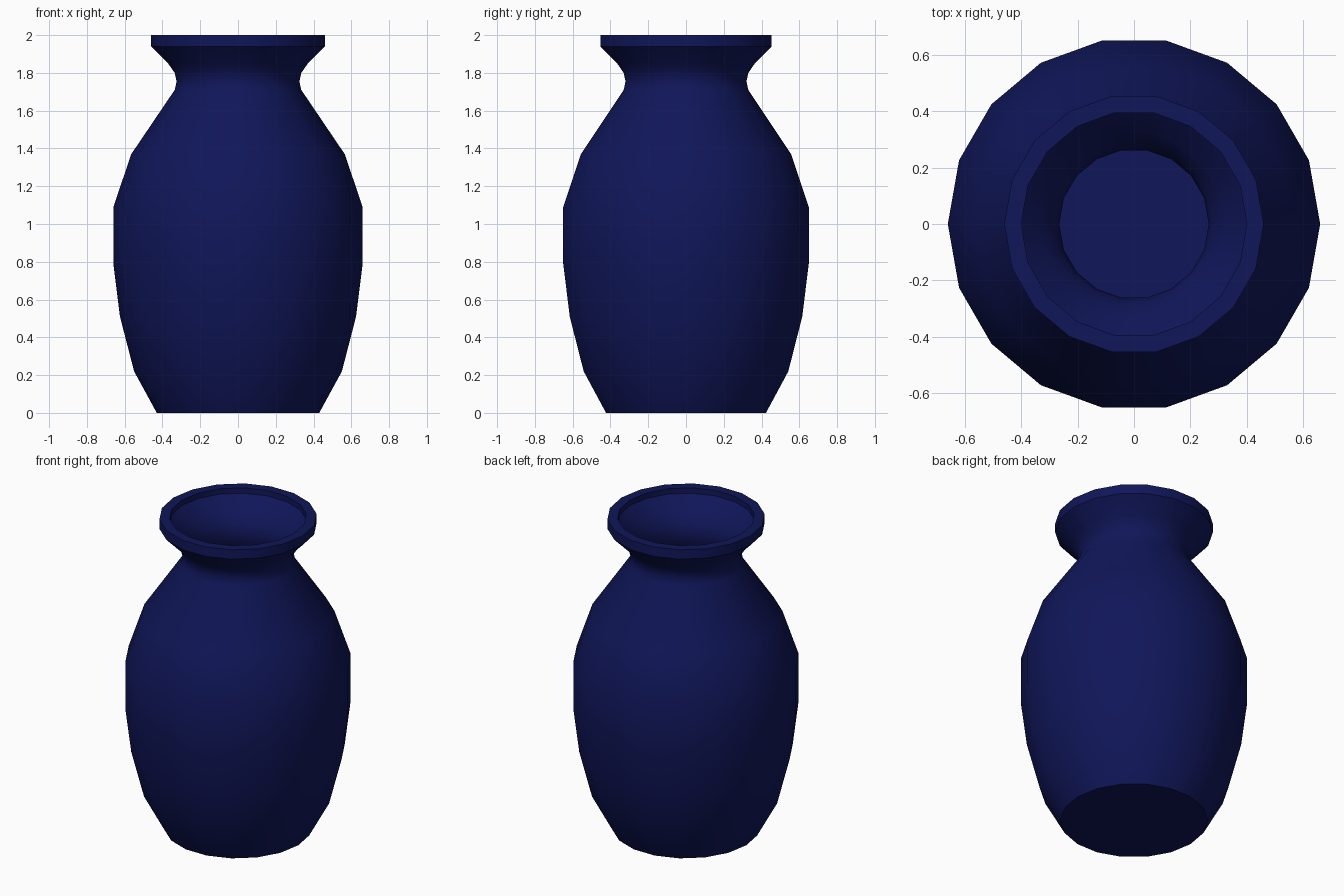
import bpy, math

if "Cube" in bpy.data.objects:
    bpy.data.objects.remove(bpy.data.objects["Cube"])

SIDES = 18

# Wall profile (radius, height): outside going up, over the lip, inside going down
profile = [
    (0.43, 0.0), (0.55, 0.22), (0.625, 0.51), (0.66, 0.79), (0.66, 1.09),
    (0.565, 1.37), (0.335, 1.71), (0.325, 1.755), (0.335, 1.80), (0.37, 1.85),
    (0.46, 1.94), (0.46, 2.0),
    (0.40, 2.0), (0.40, 1.965), (0.325, 1.89), (0.28, 1.83), (0.265, 1.76),
    (0.28, 1.68), (0.51, 1.34), (0.60, 1.08), (0.60, 0.79), (0.565, 0.52),
    (0.495, 0.24), (0.395, 0.06),
]

# Lathe the profile, closing the foot and the inner floor with flat polygons
verts = [(r * math.cos(2 * math.pi * i / SIDES), r * math.sin(2 * math.pi * i / SIDES), z)
         for r, z in profile for i in range(SIDES)]
faces = []
for k in range(len(profile) - 1):
    for i in range(SIDES):
        j = (i + 1) % SIDES
        a, b = k * SIDES, (k + 1) * SIDES
        faces.append((a + i, a + j, b + j, b + i))
last = (len(profile) - 1) * SIDES
faces.append(tuple(reversed(range(SIDES))))
faces.append(tuple(range(last, last + SIDES)))

mesh = bpy.data.meshes.new("vase")
mesh.from_pydata(verts, [], faces)
mesh.update()
vase = bpy.data.objects.new("vase", mesh)
bpy.context.collection.objects.link(vase)

# Dark blue glaze
glaze = bpy.data.materials.new("blue_glaze")
glaze.diffuse_color = (0.005, 0.008, 0.1, 1)
glaze.use_nodes = True
glaze.node_tree.nodes["Principled BSDF"].inputs["Base Color"].default_value = glaze.diffuse_color
mesh.materials.append(glaze)

# Smooth body with crisp lip and foot
bpy.context.view_layer.objects.active = vase
vase.select_set(True)
bpy.ops.object.shade_smooth_by_angle(angle=math.radians(40))
